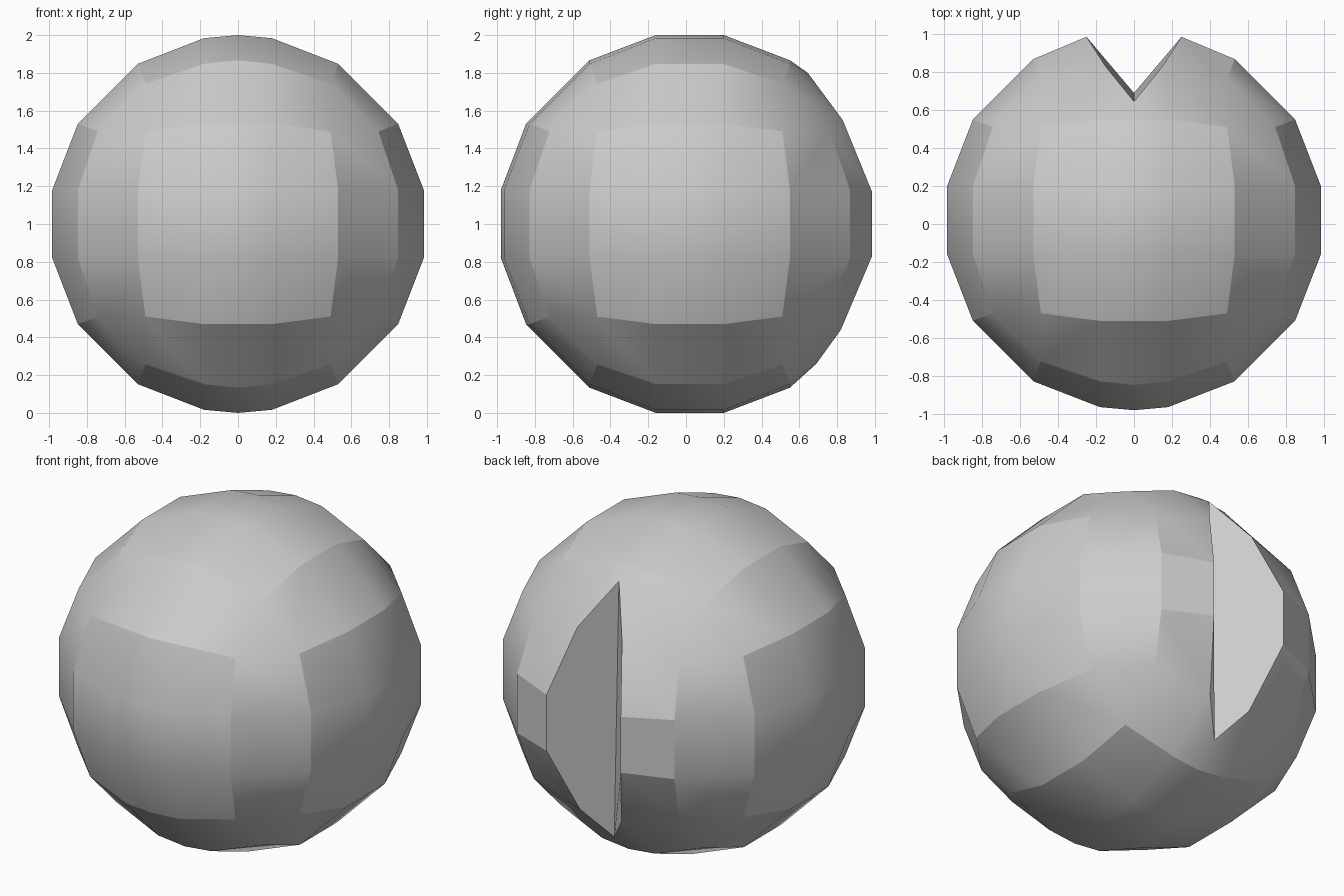
import bpy, bmesh
from math import sqrt
from mathutils import Vector

if "Cube" in bpy.data.objects:
    bpy.data.objects.remove(bpy.data.objects["Cube"])

R2 = 1.0324                       # squared radius of the ball
E, C = 0.53, 0.49                 # panel half width at edge and at corner
LINES = {0: [-E, -.18, 0, .18, E], 1: [-E, -.18, .18, E], 2: [-E, -.18, .18, E]}
OFFSET = Vector((0, 0.02, 1))


def notch_point(x, z):
    # vertices of the rear panel pulled aside to form the notch
    side = (x > 0) - (x < 0)
    if abs(z) < .3:
        return Vector((side * .25, .965, .17 if z > 0 else -.17))
    if side:
        return Vector((side * .15, .81, .55)) if z > 0 else Vector((side * .14, .80, -.56))
    return Vector((0, .625, .80)) if z > 0 else Vector((0, .67, -.74))


def point(k, s, m, a, n, b):
    # point of the panel facing axis k, at a along axis m and b along axis n
    if abs(a) == E and abs(b) == E:
        a, b = a * C / E, b * C / E
    p = Vector((0, 0, 0))
    p[m], p[n] = a, b
    p[k] = s * sqrt(R2 - a * a - b * b)
    if k == 1 and s > 0 and abs(p.x) < .2:
        p = notch_point(p.x, p.z)
    return p


bm = bmesh.new()
tag = bm.faces.layers.int.new("tag")


def poly(points, t):
    f = bm.faces.new([bm.verts.new(p + OFFSET) for p in points])
    f[tag] = t
    f.smooth = True


# six square panels
for k in range(3):
    m, n = [a for a in range(3) if a != k]
    for s in (-1, 1):
        back = k == 1 and s > 0
        for a0, a1 in zip(LINES[m], LINES[m][1:]):
            if back and 0 in (a0, a1):
                continue
            for b0, b1 in zip(LINES[n], LINES[n][1:]):
                t = 1 + 2 * k + (s > 0)
                if back and abs(b0 + b1) > .1:
                    t = 10
                poly([point(k, s, m, a, n, b) for a, b in
                      ((a0, b0), (a1, b0), (a1, b1), (a0, b1))], t)

# strips between neighbouring panels
for m in range(3):
    k, n = [a for a in range(3) if a != m]
    for sk in (-1, 1):
        for sn in (-1, 1):
            for t0, t1 in zip(LINES[m], LINES[m][1:]):
                poly([point(k, sk, m, t0, n, sn * E), point(k, sk, m, t1, n, sn * E),
                      point(n, sn, m, t1, k, sk * E), point(n, sn, m, t0, k, sk * E)], 0)

# corner triangles
for sx in (-1, 1):
    for sy in (-1, 1):
        for sz in (-1, 1):
            poly([point(0, sx, 1, sy * E, 2, sz * E), point(1, sy, 0, sx * E, 2, sz * E),
                  point(2, sz, 0, sx * E, 1, sy * E)], 0)

# notch walls
for side in (-1, 1):
    x = side * .18
    poly([notch_point(0, E), notch_point(x, E), notch_point(x, .18),
          notch_point(x, -.18), notch_point(x, -E), notch_point(0, -E)], 8 + side)

bmesh.ops.remove_doubles(bm, verts=bm.verts, dist=.002)
bmesh.ops.recalc_face_normals(bm, faces=bm.faces)

# crisp panel borders, smooth elsewhere
for e in bm.edges:
    tags = {f[tag] for f in e.link_faces}
    dx = abs(e.verts[0].co.x - e.verts[1].co.x)
    e.smooth = len(tags) == 1 or (tags == {0, 10} and dx > .1)

mesh = bpy.data.meshes.new("notched_ball")
bm.to_mesh(mesh)
bm.free()
bpy.context.collection.objects.link(bpy.data.objects.new("notched_ball", mesh))
